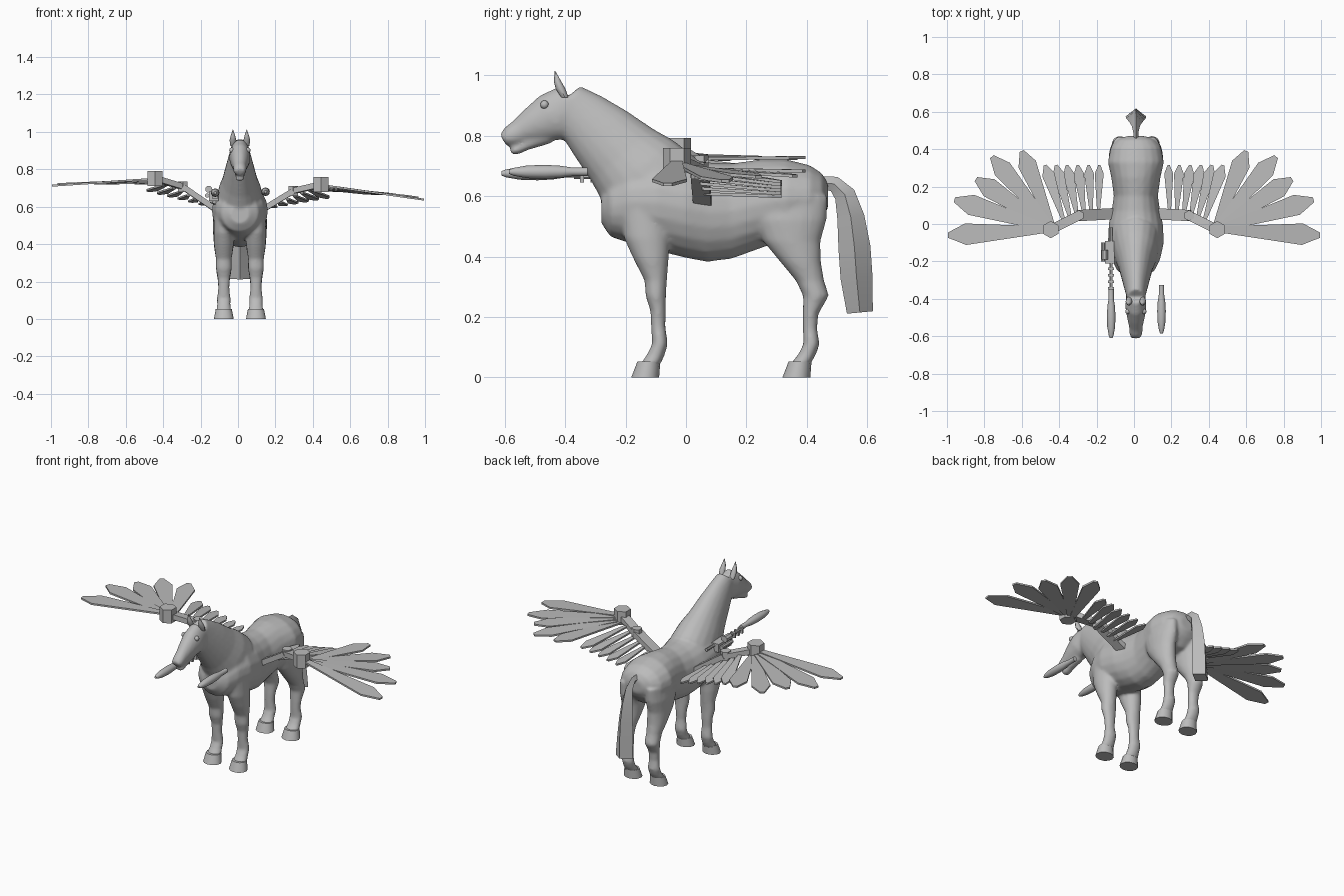
import bpy, bmesh, math
from mathutils import Vector

if "Cube" in bpy.data.objects:
    bpy.data.objects.remove(bpy.data.objects["Cube"])

CX = 0.01  # the body sits slightly off the wing centre
grey = bpy.data.materials.new("plain_grey")
grey.use_nodes = True
colour = (0.5, 0.5, 0.5, 1)
grey.diffuse_color = colour
grey.node_tree.nodes["Principled BSDF"].inputs["Base Color"].default_value = colour


def finish(name, bm, smooth=None):
    bmesh.ops.recalc_face_normals(bm, faces=bm.faces)
    mesh = bpy.data.meshes.new(name)
    bm.to_mesh(mesh)
    bm.free()
    mesh.materials.append(grey)
    ob = bpy.data.objects.new(name, mesh)
    bpy.context.scene.collection.objects.link(ob)
    if smooth:
        bpy.ops.object.select_all(action="DESELECT")
        ob.select_set(True)
        bpy.context.view_layer.objects.active = ob
        bpy.ops.object.shade_smooth_by_angle(angle=math.radians(smooth))
    return ob


def loft(bm, rings, across, x=CX, sides=20):
    """Closed tube through rings (y, z, radius along 'across', radius in x)."""
    loops = []
    for i, (y, z, r, rx) in enumerate(rings):
        d = across
        if d is None:
            a, b = rings[max(i - 1, 0)], rings[min(i + 1, len(rings) - 1)]
            d = (b[1] - a[1], a[0] - b[0])
        d = Vector((0, *d)).normalized()
        loop = []
        for k in range(sides):
            t = 2 * math.pi * k / sides
            p = Vector((x, y, z)) + d * r * math.cos(t)
            p.x += rx * math.sin(t)
            loop.append(bm.verts.new(p))
        loops.append(loop)
    for a, b in zip(loops, loops[1:]):
        for k in range(sides):
            n = (k + 1) % sides
            bm.faces.new((a[k], a[n], b[n], b[k]))
    bm.faces.new(loops[0])
    bm.faces.new(loops[-1])


def beam(name, a, b, width, height, sides=4, smooth=None):
    """Straight bar from a to b; width is horizontal, height is the other way."""
    a, b = Vector(a), Vector(b)
    t = (b - a).normalized()
    side = t.cross((0, 0, 1))
    side = side.normalized() if side.length > 0.01 else Vector((1, 0, 0))
    up = side.cross(t)
    k0 = math.pi / sides
    bm = bmesh.new()
    ends = []
    for p in (a, b):
        ends.append([bm.verts.new(p + (side * width * math.cos(k0 + 2 * k0 * k)
                     + up * height * math.sin(k0 + 2 * k0 * k)) / 2 / math.cos(k0))
                     for k in range(sides)])
    for k in range(sides):
        n = (k + 1) % sides
        bm.faces.new((ends[0][k], ends[0][n], ends[1][n], ends[1][k]))
    bm.faces.new(ends[0])
    bm.faces.new(ends[1])
    return finish(name, bm, smooth)


# Body: overlapping lofts fused into one skin
FLAT, UPRIGHT = (1, 0), (0, 1)
body = bmesh.new()
loft(body, [(-.28, .56, .05, .05), (-.25, .565, .10, .10), (-.19, .58, .135, .13),
            (-.10, .58, .16, .15), (0, .56, .165, .145), (.07, .547, .165, .13),
            (.15, .55, .158, .118), (.25, .575, .147, .132), (.33, .59, .132, .15),
            (.41, .59, .112, .135), (.45, .60, .075, .10), (.47, .60, .04, .05)], UPRIGHT)
# Neck
loft(body, [(-.10, .62, .17, .13), (-.16, .685, .155, .115), (-.21, .735, .135, .095),
            (-.285, .81, .114, .075), (-.35, .872, .092, .058), (-.395, .925, .06, .045)], (.77, .64))
# Head and lower jaw
loft(body, [(-.375, .89, .085, .05), (-.44, .86, .085, .057), (-.50, .835, .063, .047),
            (-.55, .812, .043, .036), (-.58, .797, .036, .036), (-.605, .785, .022, .028)], (-.5, .85))
loft(body, [(-.46, .80, .03, .03), (-.53, .768, .018, .026), (-.565, .75, .016, .024),
            (-.58, .745, .01, .018)], (-.5, .85))
for s in (-1, 1):
    # Front leg
    loft(body, [(-.14, .56, .08, .05), (-.13, .46, .075, .055), (-.115, .39, .058, .052),
                (-.10, .32, .037, .042), (-.10, .27, .034, .043), (-.092, .22, .026, .034),
                (-.092, .17, .024, .03), (-.086, .11, .026, .037), (-.10, .075, .030, .036),
                (-.12, .04, .034, .042)], FLAT, CX + s * .086)
    # Hind leg
    loft(body, [(.35, .60, .12, .05), (.345, .52, .12, .06), (.35, .45, .095, .057),
                (.38, .38, .067, .052), (.41, .32, .047, .042), (.43, .27, .043, .043),
                (.412, .21, .026, .034), (.41, .16, .024, .03), (.415, .11, .027, .037),
                (.40, .075, .030, .036), (.375, .04, .034, .042)], FLAT, CX + s * .086)
horse = finish("horse_body", body)
remesh = horse.modifiers.new("fuse", "REMESH")
remesh.mode = "VOXEL"
remesh.voxel_size = 0.008
remesh.use_smooth_shade = True
relax = horse.modifiers.new("relax", "SMOOTH")
relax.factor = 0.5
relax.iterations = 8

# Hooves, ears and eyes
for s, side in ((-1, "right"), (1, "left")):
    for y, leg in ((-.135, "front"), (.365, "hind")):
        bm = bmesh.new()
        loft(bm, [(y, 0, .046, .053), (y + .012, .052, .038, .043)], FLAT, CX + s * .086, 12)
        finish(f"{leg}_hoof_{side}", bm, 40)
    bm = bmesh.new()
    loft(bm, [(-.40, .925, .012, .014), (-.415, .955, .016, .018),
              (-.425, .98, .012, .012), (-.433, 1.013, .001, .001)], FLAT, CX + s * .037, 8)
    finish(f"ear_{side}", bm, 50)
    bm = bmesh.new()
    bmesh.ops.create_uvsphere(bm, u_segments=12, v_segments=8, radius=.014)
    bmesh.ops.translate(bm, verts=bm.verts, vec=(CX + s * .043, -.468, .902))
    finish(f"eye_{side}", bm, 80)

# Tail with a diamond section
bm = bmesh.new()
loft(bm, [(.44, .645, .02, .012), (.49, .64, .026, .014), (.525, .605, .035, .022),
          (.545, .53, .045, .035), (.557, .43, .053, .045), (.564, .33, .053, .052),
          (.575, .215, .043, .055)], None, sides=4)
finish("tail", bm, 35)


# Wings
def feather(name, root, tip, width):
    root, tip = Vector(root), Vector(tip)
    t = tip - root
    side = t.cross((0, 0, 1)).normalized()
    outline = [(0, .15), (.82, .5), (1, .12), (1, -.12), (.82, -.5), (0, -.15)]
    bm = bmesh.new()
    face = bm.faces.new([bm.verts.new(root + t * f + side * w * width) for f, w in outline])
    out = bmesh.ops.extrude_face_region(bm, geom=[face])
    verts = [v for v in out["geom"] if isinstance(v, bmesh.types.BMVert)]
    bmesh.ops.translate(bm, verts=verts, vec=(0, 0, -.01))
    finish(name, bm)


primaries = [(.995, -.06, .68), (.96, .13, .69), (.845, .24, .70), (.76, .36, .70), (.60, .39, .71)]
for s, side in ((-1, "right"), (1, "left")):
    def at(x, y, z):
        return Vector((s * x, y, z - .0375 * s * x))
    shoulder, elbow, wrist = (.11, .055, .575), (.295, .045, .695), (.445, -.03, .735)
    beam(f"upper_arm_{side}", at(*shoulder), at(*elbow), .06, .03)
    beam(f"forearm_{side}", at(*elbow), at(*wrist), .05, .03)
    for name, (x, y, z), d, h in (("elbow", elbow, .05, .055), ("wrist", wrist, .08, .08)):
        beam(f"{name}_{side}", at(x, y, z - h / 2), at(x, y, z + h / 2), d, d, 6)
    for i, tip in enumerate(primaries):
        f = i / 4
        feather(f"primary_feather_{i + 1}_{side}", at(.47 - .03 * f, -.03 + .03 * f, .735 - .006 * i),
                at(*tip), .115 - .015 * f)
    for i in range(6):
        f = i / 5
        feather(f"secondary_feather_{i + 1}_{side}", at(.38 - .19 * f, .03 + .03 * f, .71 - .09 * f),
                at(.475 - .29 * f, .315, .67 - .06 * f), .068 - .02 * f)

# Rockets slung beside the neck
for side, x, y0, z in (("right", -.122, -.61, .675), ("left", .147, -.585, .68)):
    bm = bmesh.new()
    loft(bm, [(y0 + dy, z, r, r) for dy, r in ((0, .007), (.015, .013), (.06, .021), (.12, .023),
              (.17, .02), (.21, .014), (.26, .014))], UPRIGHT, x, 12)
    finish(f"rocket_{side}", bm, 40)

# Launcher arm on the right shoulder
beam("launcher_rail", (-.122, -.37, .665), (-.122, -.02, .665), .016, .016, 8, 40)
beam("launcher_block", (-.13, -.21, .655), (-.13, -.09, .655), .05, .05)
beam("launcher_side_tube", (-.165, -.2, .66), (-.165, -.1, .66), .022, .022, 8, 40)
beam("launcher_sight", (-.157, -.19, .693), (-.157, -.14, .693), .036, .036, 8, 40)
beam("launcher_bracket", (-.14, -.15, .63), (-.07, -.13, .60), .04, .02)
for i in range(4):
    y = -.35 + .035 * i
    beam(f"launcher_clamp_{i + 1}", (-.122, y, .66), (-.122, y + .012, .66), .032, .03)
